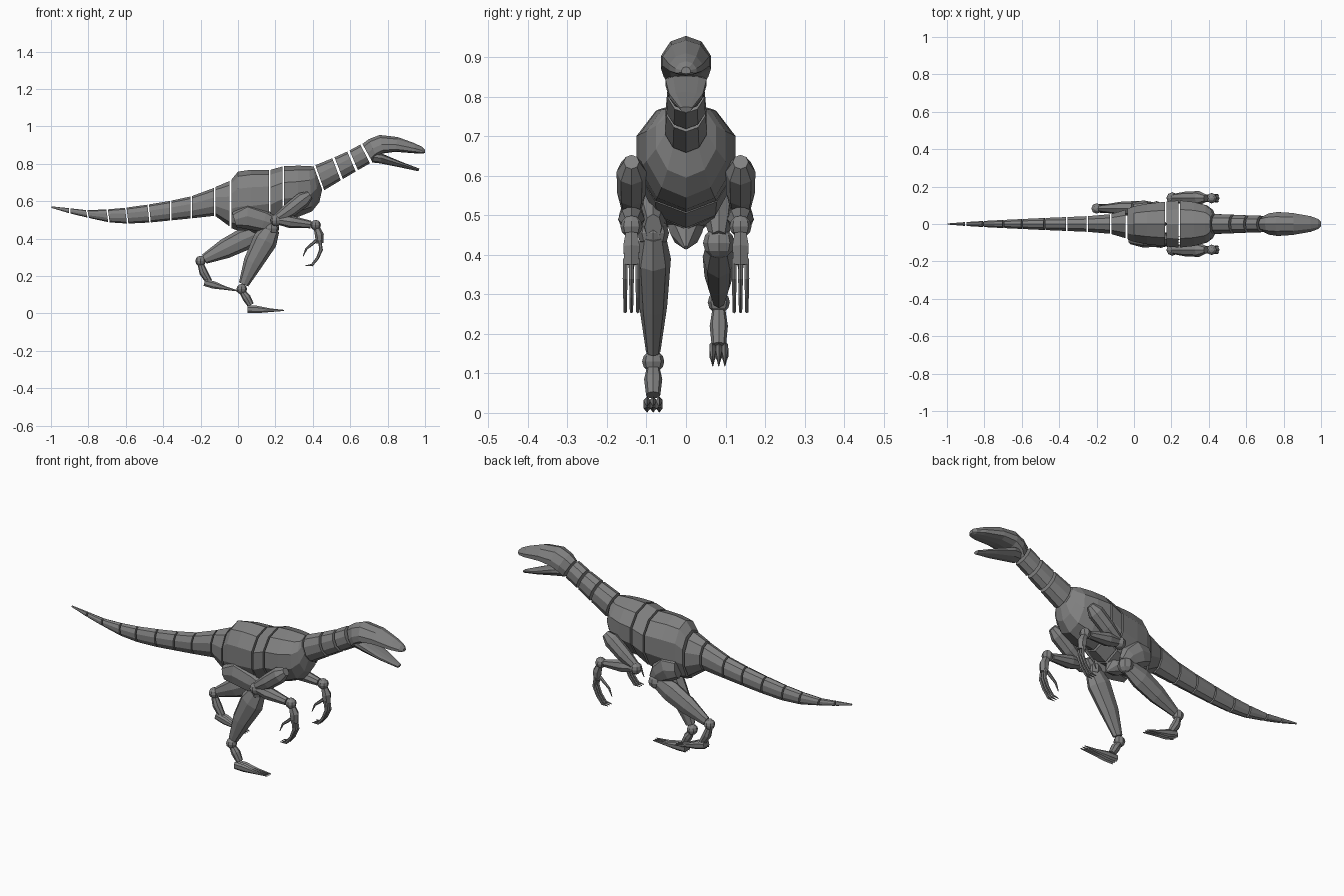
import bpy
import bmesh
from math import cos, sin, tau
from mathutils import Vector

cube = bpy.data.objects.get("Cube")
if cube:
    bpy.data.objects.remove(cube, do_unlink=True)

grey = bpy.data.materials.new("stone grey")
grey.use_nodes = True
grey.diffuse_color = (.22, .22, .22, 1)
grey.node_tree.nodes["Principled BSDF"].inputs["Base Color"].default_value = grey.diffuse_color


def finish(name, bm):
    bmesh.ops.recalc_face_normals(bm, faces=bm.faces[:])
    mesh = bpy.data.meshes.new(name)
    bm.to_mesh(mesh)
    bm.free()
    mesh.materials.append(grey)
    obj = bpy.data.objects.new(name, mesh)
    bpy.context.collection.objects.link(obj)
    return obj


def loft(name, sections, y=0, sides=10, widest=.5):
    """Skin rings given as top x, top z, bottom x, bottom z, half width."""
    bm = bmesh.new()
    rings = []
    for top_x, top_z, low_x, low_z, width in sections:
        top, low = Vector((top_x, y, top_z)), Vector((low_x, y, low_z))
        ring = []
        for i in range(sides):
            angle = tau * (i / sides + 1 / 4)
            rise = sin(angle)
            reach = 1 - widest if rise > 0 else widest
            point = low.lerp(top, widest + reach * rise)
            point.y += width * cos(angle)
            ring.append(bm.verts.new(point))
        rings.append(ring)
    for a, b in zip(rings, rings[1:]):
        for i in range(sides):
            j = (i + 1) % sides
            bm.faces.new((a[i], a[j], b[j], b[i]))
    bm.faces.new(rings[0])
    bm.faces.new(rings[-1])
    return finish(name, bm)


def blend(a, b, t):
    return [p + (q - p) * t for p, q in zip(a, b)]


def segments(name, sections, gap):
    """One separate plate between each pair of neighbouring sections."""
    for i, (a, b) in enumerate(zip(sections, sections[1:])):
        t = gap / abs(b[0] - a[0]) / 2
        loft(f"{name}_{i + 1}", [blend(a, b, t), blend(a, b, 1 - t)])


def limb(name, points, y, width=1, sides=8):
    """Tapered limb along points given as x, z, radius."""
    sections = []
    for i, (x, z, r) in enumerate(points):
        before, after = points[max(i - 1, 0)], points[min(i + 1, len(points) - 1)]
        along = Vector((after[0] - before[0], after[1] - before[1])).normalized()
        nx, nz = -along.y * r, along.x * r
        sections.append((x + nx, z + nz, x - nx, z - nz, r * width))
    return loft(name, sections, y, sides)


def joint(name, x, y, z, radius):
    bm = bmesh.new()
    bmesh.ops.create_uvsphere(bm, u_segments=8, v_segments=6, radius=radius)
    bmesh.ops.translate(bm, verts=bm.verts[:], vec=(x, y, z))
    return finish(name, bm)


# Tail plates, running from the tip to the pelvis
segments("tail", [
    (-1, .573, -1, .565, .003),
    (-.9, .562, -.9, .535, .011),
    (-.81, .552, -.8, .511, .017),
    (-.7, .556, -.69, .487, .023),
    (-.6, .565, -.59, .48, .028),
    (-.48, .582, -.47, .486, .034),
    (-.36, .602, -.36, .497, .039),
    (-.25, .626, -.25, .508, .044),
    (-.125, .672, -.125, .522, .055)], .008)

# Trunk
loft("pelvis_plate", [(-.12, .676, -.12, .52, .057), (-.045, .708, -.045, .465, .08)])
loft("hips", [
    (-.035, .715, -.035, .455, .085),
    (0, .758, 0, .443, .1),
    (.07, .768, .07, .445, .114),
    (.165, .766, .165, .465, .125)], widest=.58)
loft("waist", [(.175, .768, .175, .468, .127), (.237, .785, .237, .505, .132)], widest=.55)
loft("chest", [
    (.247, .787, .247, .508, .132),
    (.32, .79, .32, .515, .124),
    (.38, .788, .395, .545, .105),
    (.4, .786, .435, .595, .08),
    (.405, .785, .45, .662, .054)], widest=.55)
limb("pubis", [(.08, .5, .06), (.13, .455, .045), (.17, .418, .006)], 0, .9)

# Neck plates
segments("neck", [
    (.408, .79, .455, .655, .056),
    (.51, .832, .555, .715, .052),
    (.59, .868, .635, .762, .048),
    (.66, .906, .712, .806, .046)], .012)

# Head with an open mouth
loft("skull", [
    (.665, .906, .718, .81, .045),
    (.7, .932, .74, .835, .06),
    (.757, .954, .775, .855, .067),
    (.853, .943, .84, .864, .062),
    (.944, .91, .944, .856, .044),
    (.985, .89, .985, .854, .028),
    (1, .876, 1, .858, .012)], widest=.25)
loft("lower_jaw", [
    (.735, .858, .715, .807, .045),
    (.775, .852, .76, .802, .055),
    (.87, .812, .87, .78, .045),
    (.97, .774, .965, .76, .016)], widest=.8)

# Arms, the same on both sides
for side, y in (("right", -.138), ("left", .138)):
    limb(side + "_upper_arm", [
        (.385, .635, .022), (.35, .61, .042), (.28, .555, .04), (.2, .5, .024)], y, .9)
    joint(side + "_elbow", .205, y, .498, .032)
    limb(side + "_forearm", [(.21, .5, .024), (.28, .49, .034), (.39, .475, .02)], y)
    joint(side + "_wrist", .415, y, .472, .028)
    limb(side + "_palm", [(.42, .46, .016), (.435, .42, .024), (.437, .375, .02)], y, sides=6)
    for i, offset in enumerate((-.016, 0, .016)):
        limb(f"{side}_finger_{i + 1}", [
            (.437, .39, .009), (.444, .34, .01), (.425, .295, .008),
            (.395, .258, .007), (.36, .255, .002)], y + offset, .7, 6)
    limb(side + "_thumb", [
        (.43, .4, .009), (.395, .37, .008), (.365, .345, .006), (.348, .305, .002)], y, sides=6)

# Legs: the right one planted, the left one lifted
LEGS = {
    "right": dict(
        y=-.083, knee=(.18, .455), ankle=(.02, .13),
        thigh=[(-.02, .5, .04), (.05, .52, .07), (.14, .495, .06), (.22, .47, .035)],
        shin=[(.18, .455, .045), (.145, .39, .066), (.08, .27, .052), (.03, .155, .027)],
        shank=[(.02, .12, .015), (.045, .085, .023), (.068, .045, .018)],
        toes=[(.05, .022, .02), (.1, .021, .02), (.17, .017, .01), (.245, .016, .003)]),
    "left": dict(
        y=.083, knee=(.12, .43), ankle=(-.2, .28),
        thigh=[(-.01, .53, .05), (.05, .52, .07), (.1, .48, .055), (.13, .44, .035)],
        shin=[(.11, .43, .042), (.03, .395, .06), (-.07, .345, .053), (-.18, .29, .027)],
        shank=[(-.2, .265, .016), (-.185, .22, .023), (-.155, .17, .018)],
        toes=[(-.18, .165, .018), (-.13, .152, .02), (-.07, .136, .01), (0, .12, .003)]),
}
for side, leg in LEGS.items():
    y = leg["y"]
    limb(side + "_thigh", leg["thigh"], y, .62)
    joint(side + "_knee", leg["knee"][0], y, leg["knee"][1], .04)
    limb(side + "_shin", leg["shin"], y, .68)
    joint(side + "_ankle", leg["ankle"][0], y, leg["ankle"][1], .028)
    limb(side + "_shank", leg["shank"], y)
    for i, offset in enumerate((-.014, 0, .014)):
        limb(f"{side}_toe_{i + 1}", leg["toes"], y + offset * 1.1, .5, 6)
